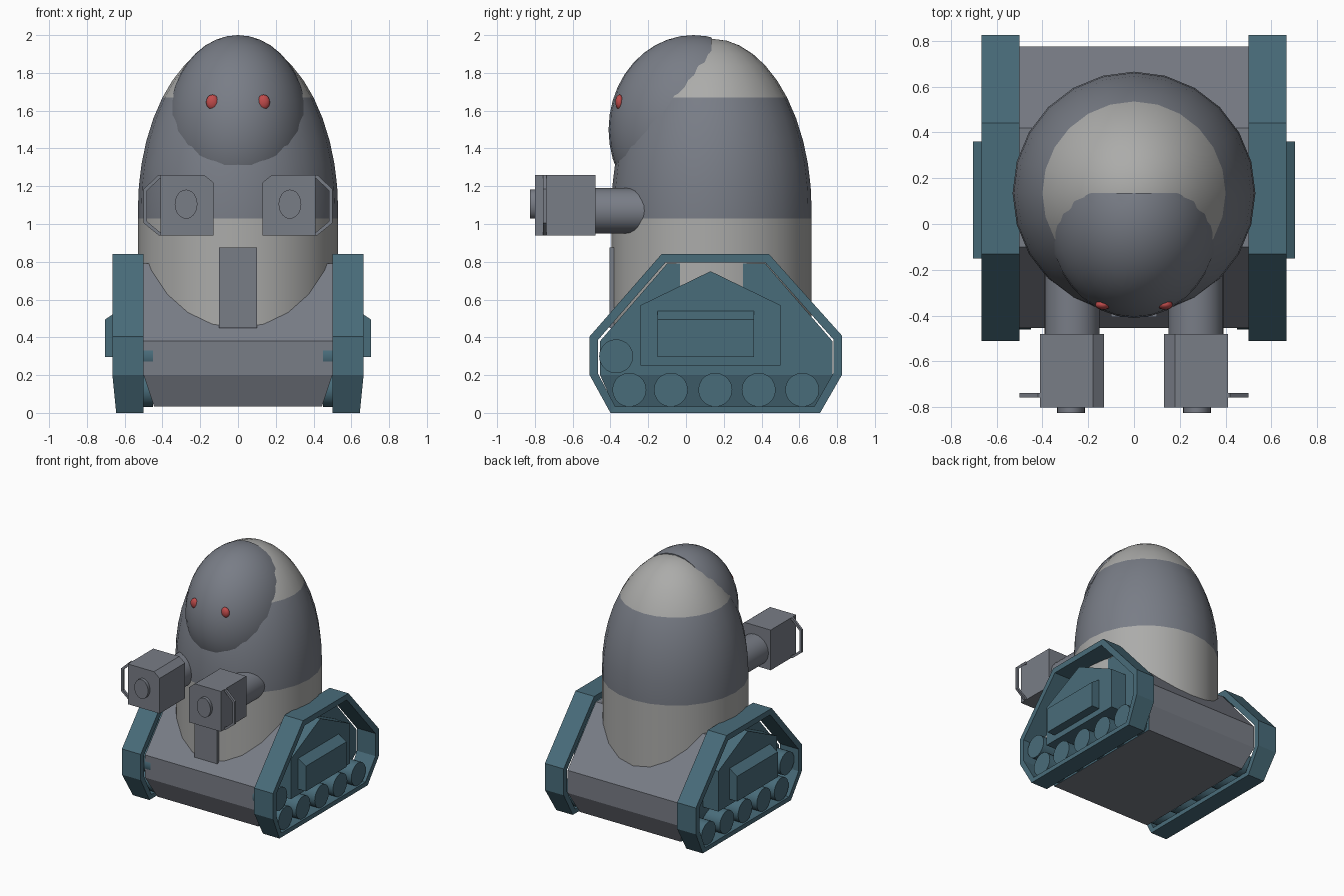
import bpy, bmesh, math
from mathutils import Matrix, Vector

if "Cube" in bpy.data.objects:
    bpy.data.objects.remove(bpy.data.objects["Cube"])


def material(name, rgb):
    m = bpy.data.materials.new(name)
    m.diffuse_color = (*rgb, 1)
    m.use_nodes = True
    m.node_tree.nodes["Principled BSDF"].inputs["Base Color"].default_value = m.diffuse_color
    return m


GREY = material("slate_grey", (0.19, 0.205, 0.24))
LIGHT = material("light_grey", (0.41, 0.41, 0.40))
TEAL = material("dark_teal", (0.066, 0.15, 0.195))
RED = material("eye_red", (0.52, 0.07, 0.07))


def finish(bm, name, mats, rule=None, smooth=False):
    bmesh.ops.recalc_face_normals(bm, faces=bm.faces[:])
    for f in bm.faces:
        f.smooth = smooth
        if rule:
            f.material_index = rule(f)
    me = bpy.data.meshes.new(name)
    bm.to_mesh(me)
    bm.free()
    ob = bpy.data.objects.new(name, me)
    bpy.context.collection.objects.link(ob)
    for m in mats:
        me.materials.append(m)
    if smooth:
        bpy.ops.object.select_all(action='DESELECT')
        ob.select_set(True)
        bpy.context.view_layer.objects.active = ob
        bpy.ops.object.shade_smooth_by_angle(angle=math.radians(40))
    return ob


def loft(sections, name, mats, rule=None):
    """Closed solid through matching loops of points."""
    bm = bmesh.new()
    rows = [[bm.verts.new(p) for p in s] for s in sections]
    n = len(rows[0])
    for a, b in zip(rows, rows[1:]):
        for i in range(n):
            j = (i + 1) % n
            bm.faces.new((a[i], a[j], b[j], b[i]))
    bm.faces.new(rows[0])
    bm.faces.new(rows[-1])
    return finish(bm, name, mats, rule)


def prism_x(profile, x0, x1, name, mat):
    return loft([[(x, y, z) for y, z in profile] for x in (x0, x1)], name, [mat])


def prism_y(profile, y0, y1, name, mat):
    return loft([[(x, y, z) for x, z in profile] for y in (y0, y1)], name, [mat])


def cylinder(p0, p1, r, name, mat, seg=24, scale_x=1):
    p0, p1 = Vector(p0), Vector(p1)
    d = p1 - p0
    rot = d.to_track_quat('Z', 'Y').to_matrix().to_4x4()
    bm = bmesh.new()
    bmesh.ops.create_cone(bm, cap_ends=True, segments=seg, radius1=r, radius2=r, depth=d.length)
    bmesh.ops.transform(bm, verts=bm.verts[:],
                        matrix=Matrix.Translation((p0 + p1) / 2) @ Matrix.Diagonal((scale_x, 1, 1, 1)) @ rot)
    return finish(bm, name, [mat], smooth=True)


def ellipsoid(c, radii, name, mat, u=24, v=16, cut_y=None):
    bm = bmesh.new()
    bmesh.ops.create_uvsphere(bm, u_segments=u, v_segments=v, radius=1)
    bmesh.ops.transform(bm, verts=bm.verts[:], matrix=Matrix.Translation(c) @ Matrix.Diagonal((*radii, 1)))
    if cut_y is not None:
        bmesh.ops.bisect_plane(bm, geom=bm.verts[:] + bm.edges[:] + bm.faces[:],
                               plane_co=(0, cut_y, 0), plane_no=(0, 1, 0), clear_outer=True)
        bmesh.ops.holes_fill(bm, edges=[e for e in bm.edges if e.is_boundary])
    return finish(bm, name, [mat], smooth=True)


# Domed body: cylinder below an elliptical dome, banded by height
R, CY, Z0, B, SEG = 0.53, 0.135, 1.076, 0.905, 24
heights = [Z0, 1.2, 1.32, 1.44, 1.56, 1.67, 1.76, 1.84, 1.9, 1.945, 1.97]
profile = [(R, 0.4), (R, 1.03)] + [(R * math.sqrt(1 - ((z - Z0) / B) ** 2), z) for z in heights]
bm = bmesh.new()
rows = [[bm.verts.new((r * math.cos(t), CY + r * math.sin(t), z))
         for t in (2 * math.pi * i / SEG for i in range(SEG))] for r, z in profile]
for a, b in zip(rows, rows[1:]):
    for i in range(SEG):
        j = (i + 1) % SEG
        bm.faces.new((a[i], a[j], b[j], b[i]))
bm.faces.new(rows[0])
tip = bm.verts.new((0, CY, Z0 + B))
for i in range(SEG):
    bm.faces.new((rows[-1][i], rows[-1][(i + 1) % SEG], tip))
finish(bm, "domed_body", [GREY, LIGHT],
       lambda f: 0 if 1.03 < f.calc_center_median().z < 1.67 else 1, smooth=True)

# Head with flat-cut back, and eyes
ellipsoid((0, 0.04, 1.5), (0.38, 0.45, 0.5), "head", GREY, u=32, v=20, cut_y=0.135)

# Hull: side profile, narrower at the bottom, teal flanks
hull = [(-0.455, 0.2), (-0.455, 0.38), (-0.10, 0.79), (0.42, 0.79),
        (0.775, 0.38), (0.775, 0.2), (0.70, 0.035), (-0.38, 0.035)]
bm = bmesh.new()
sides = [[bm.verts.new((s * (0.5 if z > 0.1 else 0.445), y, z)) for y, z in hull] for s in (-1, 1)]
for i in range(8):
    j = (i + 1) % 8
    bm.faces.new((sides[0][i], sides[0][j], sides[1][j], sides[1][i]))
for v in sides:
    bm.faces.new(v[:6])
    bm.faces.new((v[0], v[5], v[6], v[7]))
finish(bm, "hull", [GREY, TEAL], lambda f: 1 if abs(f.normal.x) > 0.7 else 0)

# Front post
prism_y([(-0.1, 0.45), (0.1, 0.45), (0.1, 0.875), (-0.1, 0.875)], -0.405, -0.3, "front_post", GREY)

outer = [(-0.51, 0.2), (-0.51, 0.405), (-0.13, 0.84), (0.44, 0.84),
         (0.825, 0.41), (0.825, 0.2), (0.71, 0.0), (-0.40, 0.0)]
inner = [(-0.467, 0.21), (-0.467, 0.385), (-0.11, 0.795), (0.42, 0.795),
         (0.78, 0.39), (0.78, 0.21), (0.68, 0.035), (-0.375, 0.035)]

for s, side in ((-1, "left"), (1, "right")):
    # Track frame: open ring
    bm = bmesh.new()
    loops = []
    for pts, out in ((outer, False), (outer, True), (inner, True), (inner, False)):
        loops.append([bm.verts.new((s * (0.5 if not out else 0.665 if z > 0.1 else 0.645), y, z))
                      for y, z in pts])
    for k in range(4):
        a, b = loops[k], loops[(k + 1) % 4]
        for i in range(8):
            j = (i + 1) % 8
            bm.faces.new((a[i], a[j], b[j], b[i]))
    finish(bm, side + "_track", [TEAL])

    # Road wheels and idler
    wheels = [(-0.30, 0.122), (-0.08, 0.122), (0.155, 0.122), (0.385, 0.122), (0.615, 0.122), (-0.37, 0.30)]
    for i, (y, z) in enumerate(wheels):
        cylinder((s * 0.45, y, z), (s * 0.63, y, z), 0.09, f"{side}_wheel_{i + 1}", TEAL, seg=20)

    # Side housing and bevelled panel
    prism_x([(-0.24, 0.25), (0.50, 0.25), (0.50, 0.57), (0.13, 0.75), (-0.24, 0.57)],
            s * 0.49, s * 0.635, side + "_housing", TEAL)
    loft([[(s * x, y, z) for x, z in ((0.6, 0.295), (0.703, 0.295), (0.703, 0.495), (0.635, 0.54), (0.6, 0.54))]
          for y in (-0.15, 0.36)], side + "_panel", [TEAL])

    # Arm, gun box, muzzle
    cylinder((s * 0.27, 0.0, 1.07), (s * 0.27, -0.49, 1.07), 0.12, side + "_arm", GREY)
    prism_y([(s * 0.41, 0.94), (s * 0.13, 0.94), (s * 0.13, 1.22), (s * 0.18, 1.26), (s * 0.41, 1.26)],
            -0.80, -0.48, side + "_gun_box", GREY)
    cylinder((s * 0.275, -0.78, 1.105), (s * 0.275, -0.825, 1.105), 0.077, side + "_muzzle", GREY)
    bpy.data.objects[side + "_muzzle"].scale.x = 0.78
    bpy.data.objects[side + "_muzzle"].location.x = s * 0.275 * 0.22

    # Side handle: thin bent bar
    out_path = [(0.40, 1.26), (0.42, 1.26), (0.50, 1.185), (0.50, 1.005), (0.42, 0.94), (0.40, 0.94)]
    in_path = [(0.40, 0.958), (0.415, 0.958), (0.483, 1.015), (0.483, 1.175), (0.415, 1.24), (0.40, 1.24)]
    prism_y([(s * x, z) for x, z in out_path + in_path], -0.757, -0.738, side + "_handle", GREY)

    # Eye
    ellipsoid((s * 0.135, -0.352, 1.645), (0.034, 0.022, 0.04), side + "_eye", RED, u=16, v=10)
